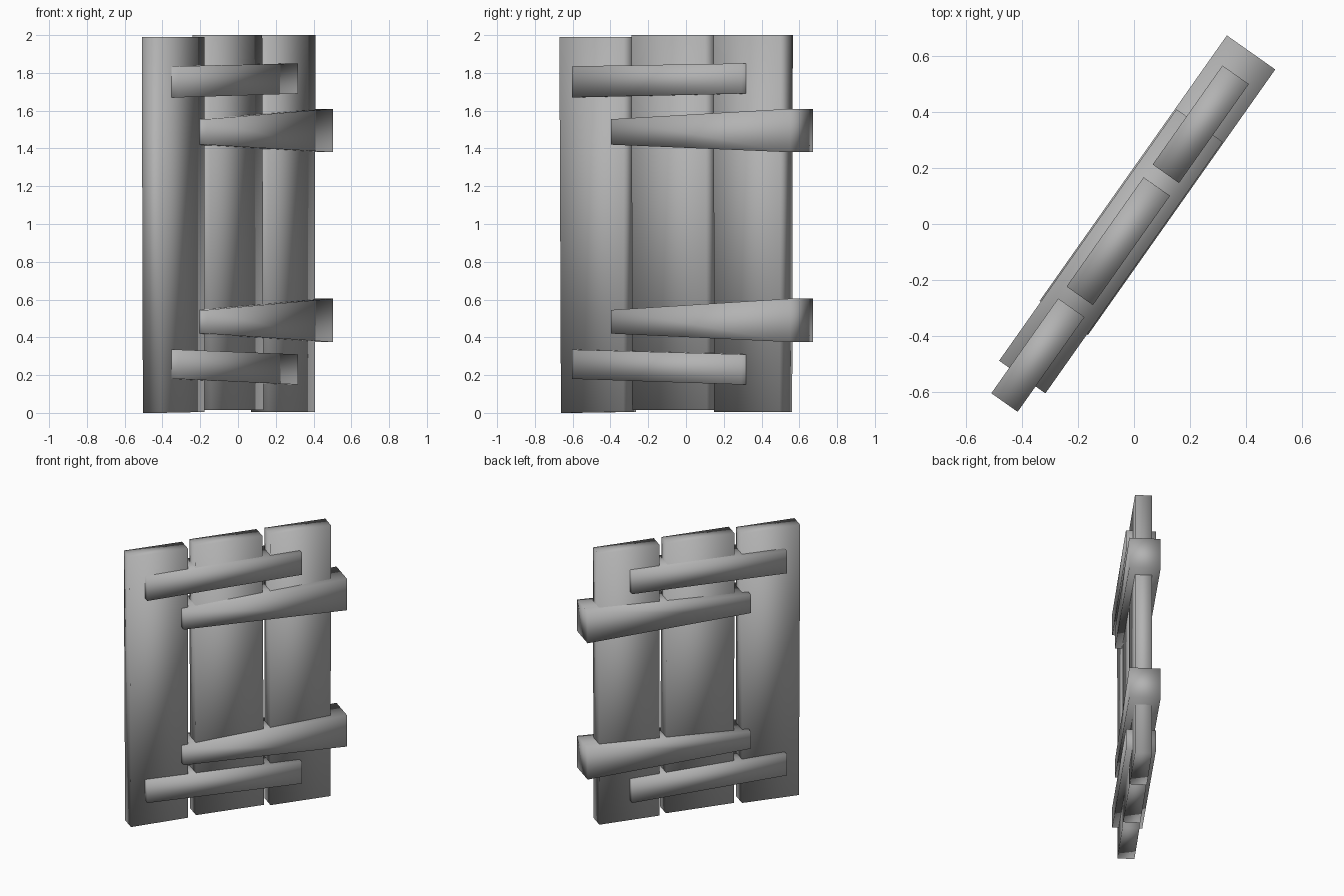
import bpy
import bmesh
from math import radians
from mathutils import Matrix

cube = bpy.data.objects.get("Cube")
if cube:
    bpy.data.objects.remove(cube, do_unlink=True)

# One plain grey for all the wood
GREY = (0.45, 0.45, 0.45, 1.0)
grey = bpy.data.materials.new("plain_grey")
grey.use_nodes = True
grey.diffuse_color = GREY
grey.node_tree.nodes["Principled BSDF"].inputs["Base Color"].default_value = GREY

# The panel stands turned about the vertical axis
TURN = Matrix.Rotation(radians(54.8), 4, "Z")


def board(name, bottom, top, left, right, depth):
    """Tapered box: bottom/top give its (left, right) ends along the panel,
    left/right give its (low, high) heights at each end."""
    bm = bmesh.new()
    bmesh.ops.create_cube(bm, size=2)
    for v in bm.verts:
        side, back, up = (int(c > 0) for c in v.co)
        v.co = ((bottom, top)[up][side], depth[back], (left, right)[side][up])
    bm.transform(TURN)
    for face in bm.faces:
        face.smooth = True
    mesh = bpy.data.meshes.new(name)
    bm.to_mesh(mesh)
    bm.free()
    mesh.materials.append(grey)
    obj = bpy.data.objects.new(name, mesh)
    bpy.context.collection.objects.link(obj)


# Three upright planks
PLANK = (-0.047, 0.068)
board("left_plank", (-0.777, -0.373), (-0.787, -0.373), (0, 1.99), (0.005, 1.99), PLANK)
board("middle_plank", (-0.315, 0.168), (-0.321, 0.156), (0.015, 2), (0.015, 2), PLANK)
board("right_plank", (0.214, 0.64), (0.212, 0.644), (0.005, 2), (0.005, 2), PLANK)

# Short battens near the top and bottom
SHORT, BATTEN = (-0.676, 0.422), (-0.09, 0.112)
board("upper_short_batten", SHORT, SHORT, (1.67, 1.835), (1.69, 1.85), BATTEN)
board("lower_short_batten", SHORT, SHORT, (0.18, 0.335), (0.15, 0.31), BATTEN)

# Long flared battens that stick out past the right plank
LONG, FLARED = (-0.419, 0.741), (-0.094, 0.117)
board("upper_long_batten", LONG, LONG, (1.42, 1.555), (1.38, 1.61), FLARED)
board("lower_long_batten", LONG, LONG, (0.42, 0.545), (0.375, 0.605), FLARED)
